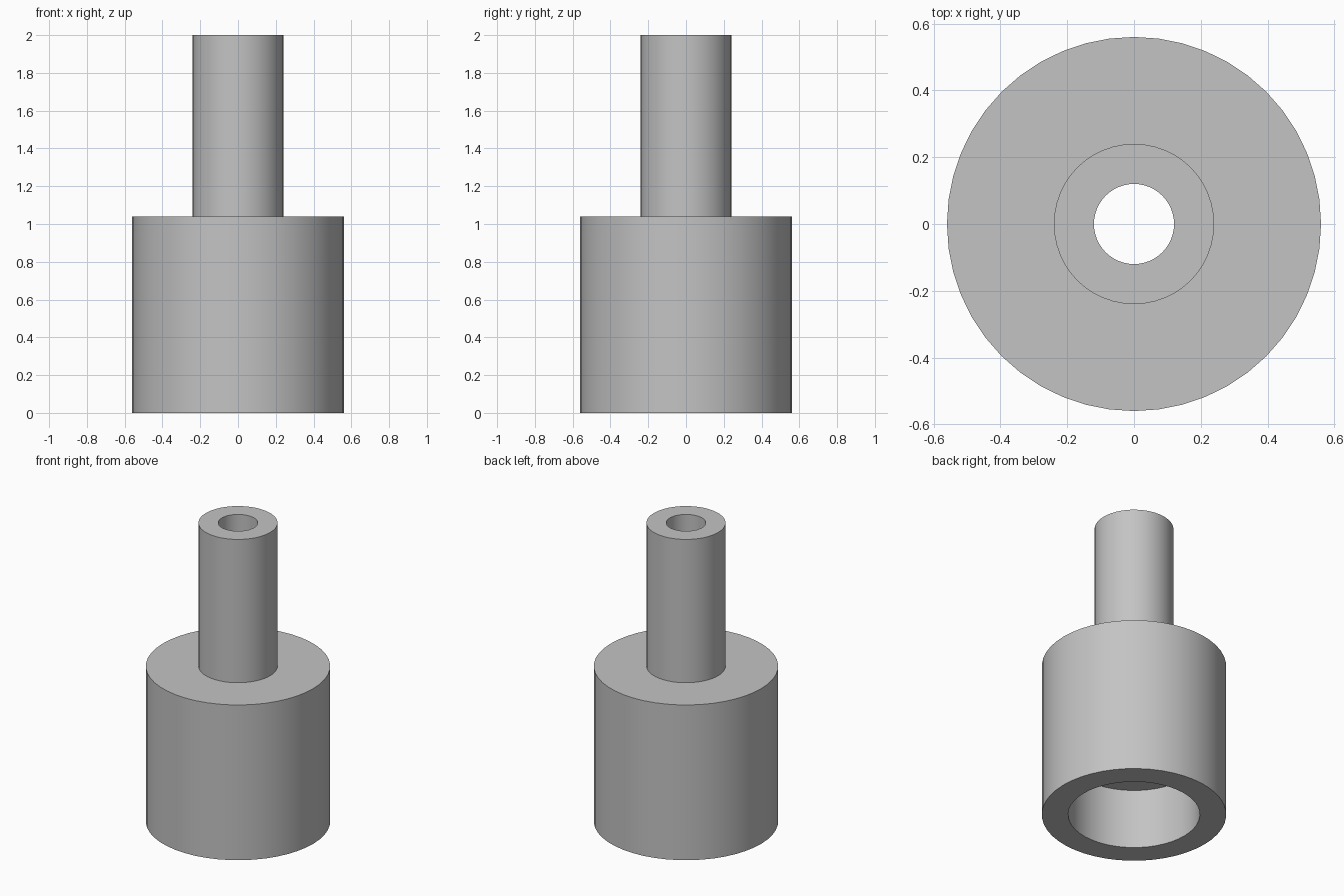
import bpy
import math

cube = bpy.data.objects.get("Cube")
if cube:
    bpy.data.objects.remove(cube, do_unlink=True)

# Single grey material
grey = bpy.data.materials.new("plain_grey")
grey.use_nodes = True
colour = (0.55, 0.55, 0.55, 1)
grey.diffuse_color = colour
grey.node_tree.nodes["Principled BSDF"].inputs["Base Color"].default_value = colour

SIDES = 48
BASE_R, STEM_R, SOCKET_R, BORE_R = 0.56, 0.24, 0.40, 0.12
BASE_TOP, STEM_TOP, SOCKET_TOP = 1.04, 2.0, 0.40

# Closed section through the wall: base, stem, through bore and lower socket
profile = [
    (BASE_R, 0), (BASE_R, BASE_TOP), (STEM_R, BASE_TOP), (STEM_R, STEM_TOP),
    (BORE_R, STEM_TOP), (BORE_R, SOCKET_TOP), (SOCKET_R, SOCKET_TOP), (SOCKET_R, 0),
]


def lathe(name, section, sides):
    """Revolve a closed (radius, height) section about z."""
    n = len(section)
    verts, faces = [], []
    for i in range(sides):
        a = math.tau * i / sides
        verts += [(r * math.cos(a), r * math.sin(a), z) for r, z in section]
        j = (i + 1) % sides
        for k in range(n):
            m = (k + 1) % n
            faces.append((i * n + k, j * n + k, j * n + m, i * n + m))
    mesh = bpy.data.meshes.new(name)
    mesh.from_pydata(verts, [], faces)
    mesh.materials.append(grey)
    obj = bpy.data.objects.new(name, mesh)
    bpy.context.collection.objects.link(obj)
    return obj


# Stepped hollow body with crisp rims and smooth walls
body = lathe("stepped_sleeve", profile, SIDES)
bpy.ops.object.select_all(action="DESELECT")
body.select_set(True)
bpy.context.view_layer.objects.active = body
bpy.ops.object.shade_smooth_by_angle(angle=math.radians(30))
